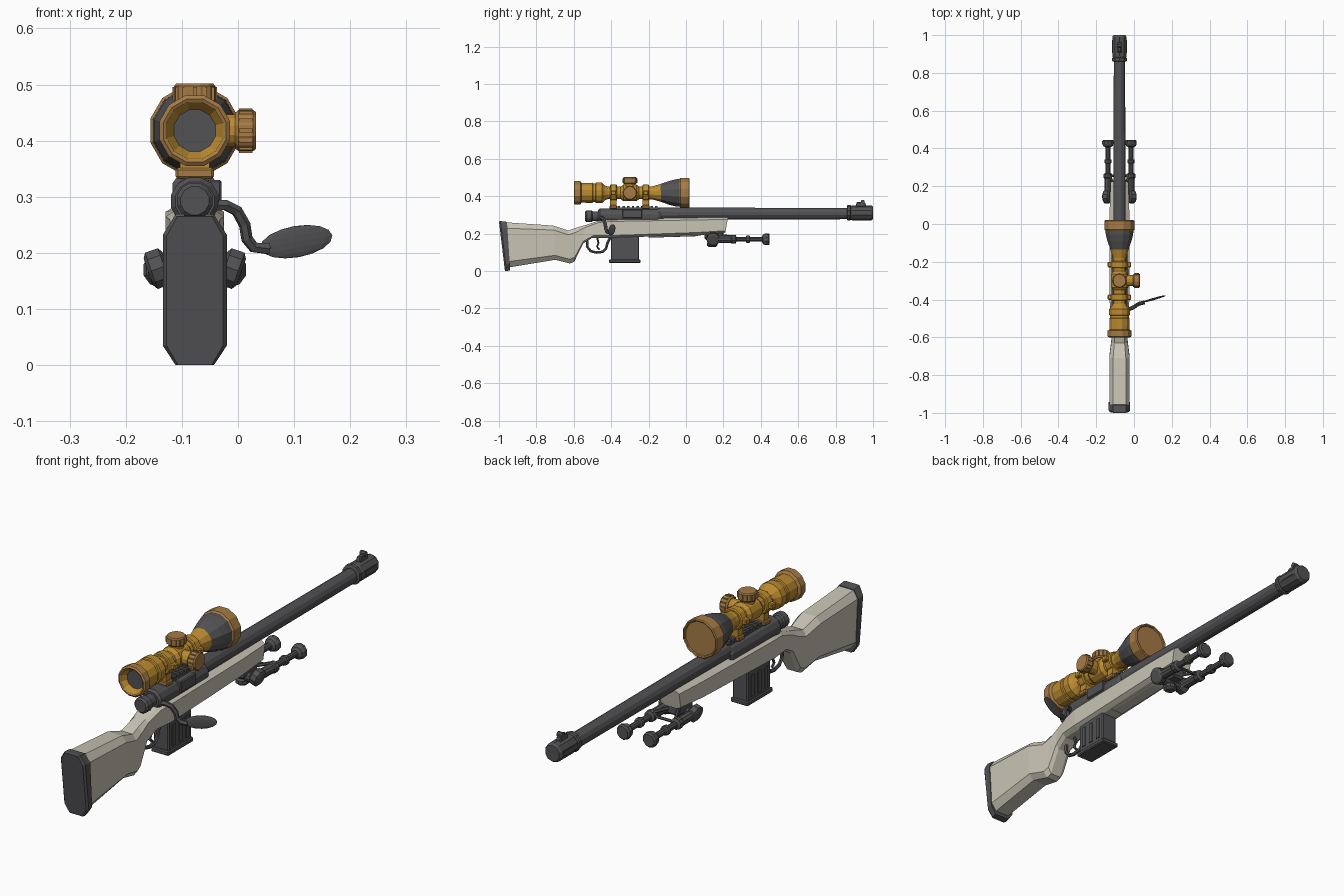
import bpy, bmesh, math
from mathutils import Vector, Matrix

if "Cube" in bpy.data.objects:
    bpy.data.objects.remove(bpy.data.objects["Cube"])

CX = -0.077  # centre line of the rifle


def mat(name, rgb):
    m = bpy.data.materials.new(name)
    m.diffuse_color = (*rgb, 1)
    m.use_nodes = True
    m.node_tree.nodes["Principled BSDF"].inputs["Base Color"].default_value = m.diffuse_color
    return m


GREY = mat("gunmetal", (0.085, 0.085, 0.09))
BEIGE = mat("beige stock", (0.58, 0.55, 0.46))
GOLD = mat("gold", (0.50, 0.26, 0.03))
TAN = mat("bronze", (0.38, 0.20, 0.06))


def finish(bm, name, material):
    bmesh.ops.remove_doubles(bm, verts=bm.verts, dist=1e-5)
    bmesh.ops.recalc_face_normals(bm, faces=bm.faces)
    me = bpy.data.meshes.new(name)
    bm.to_mesh(me)
    bm.free()
    me.materials.append(material)
    ob = bpy.data.objects.new(name, me)
    bpy.context.collection.objects.link(ob)
    return ob


def skin(bm, rings, caps=True):
    rows = [[bm.verts.new(p) for p in r] for r in rings]
    n = len(rows[0])
    for a, b in zip(rows, rows[1:]):
        for i in range(n):
            j = (i + 1) % n
            bm.faces.new((a[i], a[j], b[j], b[i]))
    if caps:
        bm.faces.new(rows[0][::-1])
        bm.faces.new(rows[-1])


def lathe(name, profile, material, origin=(CX, 0, 0), axis=(0, 1, 0), n=12, caps=True):
    """Revolve (distance along axis, radius) pairs."""
    q = Vector((0, 0, 1)).rotation_difference(Vector(axis).normalized())
    o = Vector(origin)
    rings = []
    for d, r in profile:
        ang = [2 * math.pi * (i + 0.5) / n for i in range(n)]
        rings.append([o + q @ Vector((r * math.cos(a), r * math.sin(a), d)) for a in ang])
    bm = bmesh.new()
    skin(bm, rings, caps)
    return finish(bm, name, material)


def box(name, lo, hi, material, bevel=0.0, taper=1.0):
    bm = bmesh.new()
    lo, hi = Vector(lo), Vector(hi)
    bmesh.ops.create_cube(bm, size=1)
    for v in bm.verts:
        k = taper if v.co.z > 0 else 1
        v.co = (lo + hi) / 2 + Vector((v.co.x * k * (hi.x - lo.x), v.co.y * k * (hi.y - lo.y), v.co.z * (hi.z - lo.z)))
    if bevel:
        bmesh.ops.bevel(bm, geom=bm.edges[:], offset=bevel, segments=1, affect='EDGES')
    return finish(bm, name, material)


def loft(name, sections, material):
    """Eight-sided sections: y top, z top, y bottom, z bottom, half width."""
    rings = []
    for yt, zt, yb, zb, w in sections:
        ring = []
        for x, t in ((.6, 0), (1, .13), (1, .87), (.62, 1), (-.62, 1), (-1, .87), (-1, .13), (-.6, 0)):
            ring.append((CX + x * w, yb + (yt - yb) * t, zb + (zt - zb) * t))
        rings.append(ring)
    bm = bmesh.new()
    skin(bm, rings)
    return finish(bm, name, material)


def tube(name, pts, r, material, cyclic=False):
    cu = bpy.data.curves.new(name, 'CURVE')
    cu.dimensions = '3D'
    cu.bevel_depth = r
    cu.bevel_resolution = 1
    cu.use_fill_caps = True
    sp = cu.splines.new('POLY')
    sp.points.add(len(pts) - 1)
    for p, c in zip(sp.points, pts):
        p.co = (*c, 1)
    sp.use_cyclic_u = cyclic
    tmp = bpy.data.objects.new(name + "_path", cu)
    bpy.context.collection.objects.link(tmp)
    bpy.context.view_layer.update()
    me = bpy.data.meshes.new_from_object(tmp.evaluated_get(bpy.context.evaluated_depsgraph_get()))
    bpy.data.objects.remove(tmp)
    me.materials.clear()
    me.materials.append(material)
    for p in me.polygons:
        p.use_smooth = False
    bpy.context.collection.objects.link(bpy.data.objects.new(name, me))


# Stock and butt pad
loft("stock", [(-.958, .26, -.943, .02, .054), (-.71, .243, -.70, .06, .054), (-.63, .217, -.62, .04, .044),
               (-.585, .232, -.597, .05, .04), (-.54, .245, -.55, .147, .038), (-.46, .272, -.50, .178, .045),
               (-.41, .278, -.41, .176, .052), (.07, .285, .07, .195, .052), (.225, .287, .21, .205, .047)], BEIGE)
loft("butt_pad", [(-1, .265, -.968, .0, .05), (-.992, .267, -.96, .0, .057), (-.957, .263, -.94, .004, .057)], GREY)
loft("forend_rib", [(-.2, .2, -.2, .178, .03), (.05, .21, .05, .186, .03), (.13, .21, .13, .2, .025)], BEIGE)

# Receiver, bolt and rail
lathe("receiver", [(-.47, .036), (-.46, .044), (-.15, .044), (-.135, .036)], GREY, (CX, 0, .292))
lathe("bolt_rear", [(-.54, .026), (-.532, .033), (-.505, .033), (-.50, .027), (-.46, .027)], GREY, (CX, 0, .293))
box("ejection_port", (CX + .02, -.34, .282), (CX + .048, -.235, .33), GREY, .004)
box("rail", (CX - .02, -.40, .325), (CX + .02, -.14, .339), GREY)
for i in range(9):
    y = -.365 + i * .025
    box("rail_tooth", (CX - .022, y, .337), (CX + .022, y + .013, .348), GREY)

# Barrel, muzzle and front sight
lathe("barrel", [(-.15, .034), (.88, .031)], GREY, (CX, 0, .307))
lathe("muzzle", [(.86, .033), (.863, .042), (.878, .042), (.882, .037), (.89, .04), (.99, .04), (1, .034)],
      GREY, (CX, 0, .311), n=10)
box("front_sight", (CX - .012, .905, .34), (CX + .012, .965, .368), GREY, .003, .75)
lathe("front_sight_bead", [(-.012, .011), (.012, .011)], GREY, (CX, .945, .37), (1, 0, 0), 8)
for s in (-1, 1):
    box("muzzle_slot", (CX + s * .038 - .002, .905, .302), (CX + s * .038 + .002, .975, .32), GREY)

# Bolt handle with flat paddle knob
tube("bolt_handle", [(CX + .03, -.455, .285), (-.022, -.45, .285), (-.002, -.44, .275), (.012, -.432, .25),
                     (.016, -.428, .225), (.028, -.422, .21), (.055, -.415, .207)], .0105, GREY)
bm = bmesh.new()
bmesh.ops.create_uvsphere(bm, u_segments=14, v_segments=8, radius=1)
bm.transform(Matrix.Translation((.104, -.397, .22)) @ Matrix.Rotation(.28, 4, 'Z') @ Matrix.Rotation(-.17, 4, 'Y')
             @ Matrix.Diagonal((.069, .006, .028, 1)))
finish(bm, "bolt_knob", GREY)

# Magazine, trigger and guard
box("magazine", (CX - .036, -.402, .055), (CX + .036, -.25, .19), GREY, .005)
box("magazine_base", (CX - .041, -.412, .043), (CX + .041, -.243, .062), GREY, .004)
for s in (-1, 1):
    for y in (-.37, -.325, -.28):
        box("magazine_rib", (CX + s * .036 - .004, y - .01, .075), (CX + s * .036 + .004, y + .01, .165), GREY)
tube("trigger_guard", [(CX, y, z) for y, z in ((-.53, .175), (-.528, .13), (-.51, .107), (-.48, .099),
     (-.445, .103), (-.428, .12), (-.42, .15), (-.405, .178))], .008, GREY)
tube("trigger", [(CX, -.475, .18), (CX, -.468, .15), (CX, -.476, .13), (CX, -.462, .115)], .006, GREY)

# Scope body
SC = (CX, 0, .418)
lathe("eyepiece_ring", [(-.575, .046), (-.597, .052), (-.60, .058), (-.595, .065), (-.565, .065), (-.558, .054)],
      TAN, SC, caps=False)
lathe("eyepiece_cup", [(-.598, .053), (-.57, .036), (-.56, .036)], GOLD, SC, caps=False)
lathe("eyepiece_lens", [(-.574, .042), (-.56, .042)], GREY, SC)
lathe("eyepiece_body", [(-.56, .054), (-.50, .056), (-.497, .051), (-.485, .051), (-.482, .057), (-.45, .057),
                        (-.435, .042), (-.42, .035)], GOLD, SC)
lathe("scope_tube", [(-.43, .034), (-.35, .034), (-.335, .046), (-.265, .046), (-.25, .034), (-.18, .036),
                     (-.13, .051)], GOLD, SC)
lathe("scope_bell", [(-.135, .0495), (-.09, .066), (-.055, .075), (-.03, .077)], GREY, SC)
lathe("front_ring", [(.008, .07), (.018, .073), (.02, .078), (.016, .082), (-.03, .082), (-.036, .077)],
      TAN, SC, caps=False)
lathe("front_lens", [(0, .075), (.012, .073)], TAN, SC)

# Scope mounts
for y in (-.388, -.215):
    lathe("mount_ring", [(y - .018, .042), (y - .014, .047), (y + .014, .047), (y + .018, .042)], GOLD, SC)
    box("mount_clamp", (CX - .062, y - .014, .406), (CX + .062, y + .014, .43), GOLD, .004)
    box("mount_foot", (CX - .026, y - .017, .345), (CX + .026, y + .017, .39), GOLD)
    box("mount_base", (CX - .034, y - .02, .332), (CX + .034, y + .02, .352), TAN, .004)

# Adjustment turrets with ribbed caps
for name, axis, h in (("top_turret", (0, 0, 1), .084), ("side_turret", (1, 0, 0), .109)):
    o = Vector((CX, -.30, .418))
    a = Vector(axis)
    lathe(name + "_neck", [(.03, .03), (h - .025, .03)], GOLD, o, axis)
    lathe(name + "_cap", [(h - .037, .033), (h - .031, .038), (h - .005, .038), (h, .034)], TAN, o, axis)
    for i in range(12):
        t = i * math.pi / 6
        side = Vector((0, 1, 0)) * math.cos(t) + a.cross(Vector((0, 1, 0))) * math.sin(t)
        lathe(name + "_rib", [(h - .03, .005), (h - .006, .005)], TAN, o + side * .036, axis, 4)

# Folded bipod
box("bipod_mount", (CX - .03, .10, .165), (CX + .03, .20, .21), GREY, .008)
lathe("bipod_pivot", [(-.06, .02), (.06, .02)], GREY, (CX, .14, .165), (1, 0, 0), 10)
lathe("bipod_knob", [(.128, .018), (.136, .028), (.15, .028), (.16, .02)], GREY, (CX, .14, 0), (0, 0, 1), 10)
for s in (-1, 1):
    lathe("bipod_hinge", [(-.018, .026), (-.012, .036), (.012, .036), (.018, .026)], GREY,
          (CX + s * .066, .145, .172), (s, 0, -.35), 10)
    lathe("bipod_leg", [(.12, .02), (.24, .02), (.245, .024), (.265, .024), (.27, .013), (.32, .013), (.323, .02),
                        (.34, .02), (.343, .013), (.405, .013), (.412, .026), (.425, .032), (.44, .032), (.446, .026)],
          GREY, (CX + s * .061, 0, .17), n=10)
    tube("bipod_strut", [(CX + s * .02, .19, .19), (CX + s * .055, .26, .185)], .007, GREY)
tube("bipod_spreader", [(CX - .061, .255, .172), (CX + .061, .255, .172)], .006, GREY)
